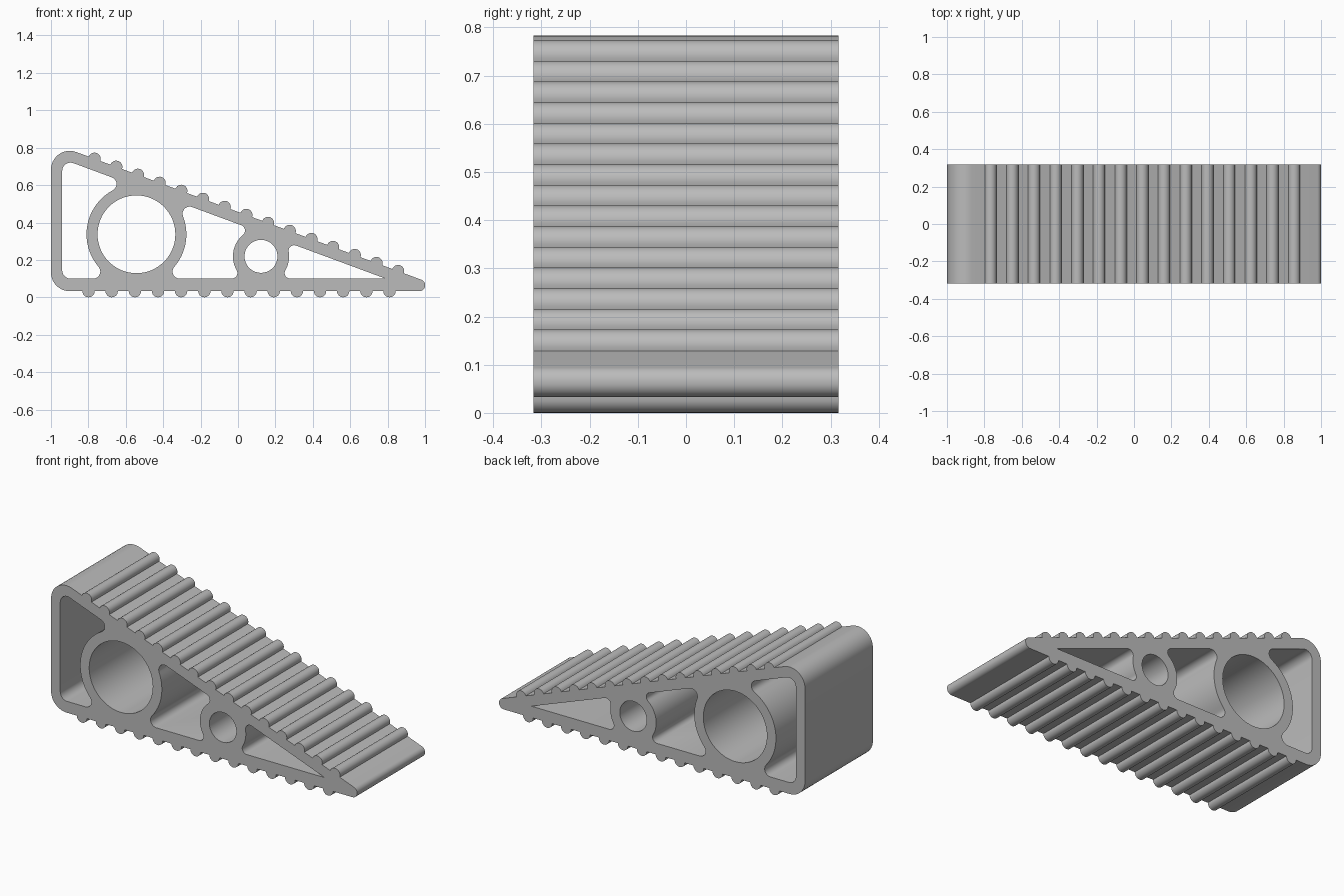
import bpy
import bmesh
from math import atan, atan2, cos, sin, pi, sqrt, tau
from mathutils import Vector

cube = bpy.data.objects.get("Cube")
if cube:
    bpy.data.objects.remove(cube, do_unlink=True)

HALF_DEPTH = 0.317
WALL = 0.061
RIB = 0.033

# Boundary lines of the wedge: (outward normal, distance)
tilt = atan(0.37)
slope_n = Vector((sin(tilt), cos(tilt)))
SLOPE = (slope_n, slope_n.dot(Vector((0.886, 0.129))))
BACK = (Vector((-1, 0)), 1.0)
NOSE = (Vector((1, 0)), 1.0)
BASE = (Vector((0, -1)), -RIB)


def inset(line, amount):
    return line[0], line[1] - amount


def arc(centre, start, end, steps=10):
    """Points on the shorter arc from start to end."""
    a, b = start - centre, end - centre
    a0 = atan2(a.y, a.x)
    sweep = (atan2(b.y, b.x) - a0 + pi) % tau - pi
    return [centre + a.length * Vector((cos(a0 + sweep * i / steps), sin(a0 + sweep * i / steps)))
            for i in range(steps + 1)]


def corner_point(one, two):
    (n, d), (m, e) = one, two
    det = n.x * m.y - n.y * m.x
    return Vector(((d * m.y - e * n.y) / det, (n.x * e - m.x * d) / det))


def corner(one, two, radius):
    """Rounded corner between two lines."""
    c = corner_point(inset(one, radius), inset(two, radius))
    return arc(c, c + one[0] * radius, c + two[0] * radius)


def ring_side(ring, side, radius):
    """Ring edge from the slope down to the base, blended into both."""
    centre, size = ring
    reach = size + radius
    ends = []
    for line in (inset(SLOPE, WALL), inset(BASE, WALL + 0.006)):
        n, d = inset(line, radius)
        h = d - n.dot(centre)
        along = Vector((n.y, -n.x))
        if along.x < 0:
            along.negate()
        c = centre + n * h + along * side * sqrt(reach ** 2 - h ** 2)
        touch = centre + (c - centre) * size / reach
        ends.append((c, c + n * radius, touch))
    (tc, top, t_touch), (bc, bottom, b_touch) = ends
    return (arc(tc, top, t_touch) + arc(centre, t_touch, b_touch, 20)[1:-1]
            + arc(bc, b_touch, bottom))


def circle(centre, radius, steps=64):
    return [centre + radius * Vector((cos(tau * i / steps), sin(tau * i / steps)))
            for i in range(steps)]


def ribs(line, first_x, last_x, count):
    """Row of half-round ribs along a line."""
    n, d = line
    points = []
    for i in range(count):
        x = first_x + (last_x - first_x) * i / (count - 1)
        c = Vector((x, (d - n.x * x) / n.y))
        along = Vector((n.y, -n.x))
        points += [c + RIB * (sin(pi * k / 12) * n - cos(pi * k / 12) * along)
                   for k in range(13)]
    return points


# Outer profile with gripping ribs above and below
outline = (corner(BASE, BACK, 0.1) + corner(BACK, SLOPE, 0.1)
           + ribs(SLOPE, -0.767, 0.856, 15)
           + corner(SLOPE, NOSE, 0.03) + corner(NOSE, BASE, 0.03)
           + ribs(BASE, 0.81, -0.799, 14))

# Round bores and the ring walls around them
big_centre, small_centre = Vector((-0.543, 0.337)), Vector((0.123, 0.219))
big_ring, small_ring = (big_centre, 0.267), (small_centre, 0.15)

# Three windows between the walls and rings
floor, roof, back = inset(BASE, WALL + 0.006), inset(SLOPE, WALL), inset(BACK, 0.06)
back_window = (corner(floor, back, 0.045) + corner(back, roof, 0.045)
               + ring_side(big_ring, -1, 0.038))
middle_window = (ring_side(big_ring, 1, 0.038)
                 + ring_side(small_ring, -1, 0.03)[::-1])
tip_window = ring_side(small_ring, 1, 0.03) + [corner_point(floor, roof)]

# Extruded filled profile
curve = bpy.data.curves.new("wedge_profile", "CURVE")
curve.dimensions = "2D"
curve.fill_mode = "BOTH"
curve.extrude = HALF_DEPTH
for loop in (outline, circle(big_centre, 0.208), circle(small_centre, 0.088),
             back_window, middle_window, tip_window):
    spline = curve.splines.new("POLY")
    spline.points.add(len(loop) - 1)
    for point, p in zip(spline.points, loop):
        point.co = (p.x, p.y, 0, 1)
    spline.use_cyclic_u = True

wedge = bpy.data.objects.new("ribbed_wedge", curve)
bpy.context.collection.objects.link(wedge)
bpy.ops.object.select_all(action="DESELECT")
wedge.select_set(True)
bpy.context.view_layer.objects.active = wedge
bpy.ops.object.convert(target="MESH")
wedge = bpy.context.object

# Weld the caps to the walls and stand the wedge upright
bm = bmesh.new()
bm.from_mesh(wedge.data)
bmesh.ops.remove_doubles(bm, verts=bm.verts, dist=0.0001)
for v in bm.verts:
    v.co = (v.co.x, -v.co.z, v.co.y)
bmesh.ops.recalc_face_normals(bm, faces=bm.faces)
bm.to_mesh(wedge.data)
bm.free()
bpy.ops.object.shade_smooth_by_angle(angle=pi / 6)

# Single grey finish
grey = bpy.data.materials.new("mid_grey")
grey.use_nodes = True
colour = (0.5, 0.5, 0.5, 1)
grey.diffuse_color = colour
grey.node_tree.nodes["Principled BSDF"].inputs["Base Color"].default_value = colour
wedge.data.materials.clear()
wedge.data.materials.append(grey)
